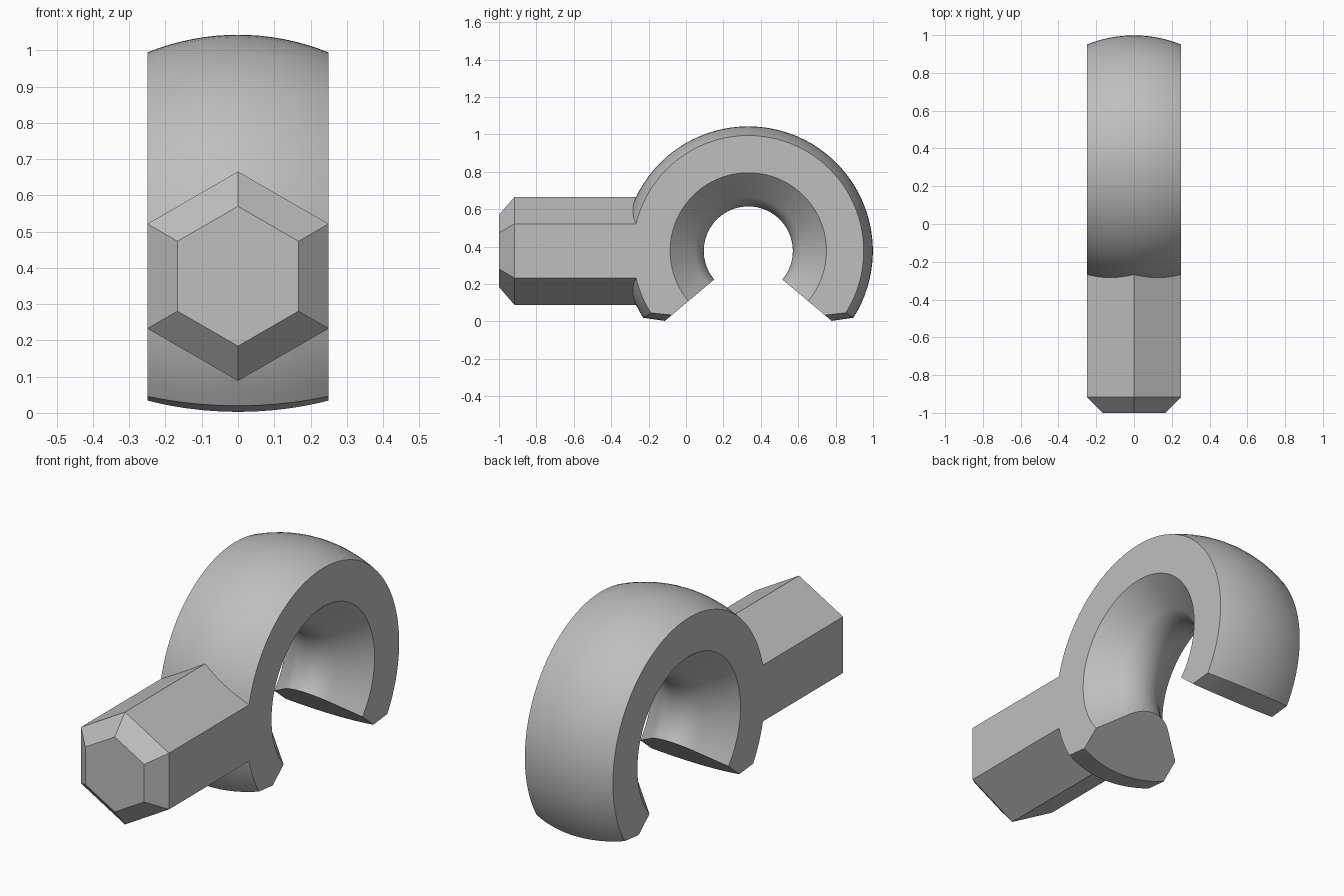
import bpy, bmesh
from math import sin, cos, asin, sqrt, radians, pi

cube = bpy.data.objects.get("Cube")
if cube:
    bpy.data.objects.remove(cube, do_unlink=True)

HALF = 0.25                 # half the width of the part
CY, CZ = 0.333, 0.377       # centre of the ring
OUTER, THROAT = 0.666, 0.238
FILLET = 0.169              # rounding at the narrowest point of the hole
CHAMFER = 0.084

grey = bpy.data.materials.new("plain grey")
grey.use_nodes = True
colour = (0.52, 0.52, 0.52, 1)
grey.diffuse_color = colour
grey.node_tree.nodes["Principled BSDF"].inputs["Base Color"].default_value = colour


def loft(name, rings):
    """Skin a row of closed rings and cap both ends."""
    bm = bmesh.new()
    rows = [[bm.verts.new(p) for p in ring] for ring in rings]
    n = len(rows[0])
    for a, b in zip(rows, rows[1:]):
        for i in range(n):
            j = (i + 1) % n
            bm.faces.new((a[i], a[j], b[j], b[i]))
    bm.faces.new(rows[0])
    bm.faces.new(rows[-1])
    bmesh.ops.recalc_face_normals(bm, faces=bm.faces)
    mesh = bpy.data.meshes.new(name)
    bm.to_mesh(mesh)
    bm.free()
    mesh.materials.append(grey)
    ob = bpy.data.objects.new(name, mesh)
    bpy.context.collection.objects.link(ob)
    return ob


# Ring cross-section: spherical outside, flared hole with a rounded throat
STEPS = 16
edge = asin(HALF / OUTER)
outer = []
for i in range(STEPS + 1):
    x = HALF * (2 * i / STEPS - 1)
    outer.append((x, sqrt(OUTER ** 2 - x * x)))
inner = [(HALF, THROAT + 0.18)]
for i in range(STEPS + 1):
    a = radians(45) * (1 - 2 * i / STEPS)
    inner.append((FILLET * sin(a), THROAT + FILLET * (1 - cos(a))))
inner.append((-HALF, THROAT + 0.18))


def section(angle, trim=0):
    profile = [(x, r - trim) for x, r in outer] + inner
    return [(x, CY + r * cos(angle), CZ + r * sin(angle)) for x, r in profile]


# Open ring, with chamfered outer edges at its two tips
start, tip, turns = radians(-32.45), radians(-40), 64
rings = [section(tip, CHAMFER)]
rings += [section(start + (pi - 2 * start) * i / turns) for i in range(turns + 1)]
rings.append(section(pi - tip, CHAMFER))
hook = loft("hook_with_hex_shank", rings)


# Hexagonal shank with a chamfered front end
def hexagon(y, flat):
    radius = flat / cos(pi / 6)
    return [(radius * cos(pi / 6 + k * pi / 3), y,
             CZ + radius * sin(pi / 6 + k * pi / 3)) for k in range(6)]


shank = loft("shank", [hexagon(-1, 0.167), hexagon(-0.917, HALF), hexagon(-0.15, HALF)])

# Join both into one solid
union = hook.modifiers.new("join_shank", "BOOLEAN")
union.operation = "UNION"
union.solver = "EXACT"
union.object = shank
bpy.ops.object.select_all(action="DESELECT")
hook.select_set(True)
bpy.context.view_layer.objects.active = hook
bpy.ops.object.modifier_apply(modifier=union.name)
bpy.data.objects.remove(shank, do_unlink=True)
bpy.ops.object.shade_smooth_by_angle(angle=radians(25))
